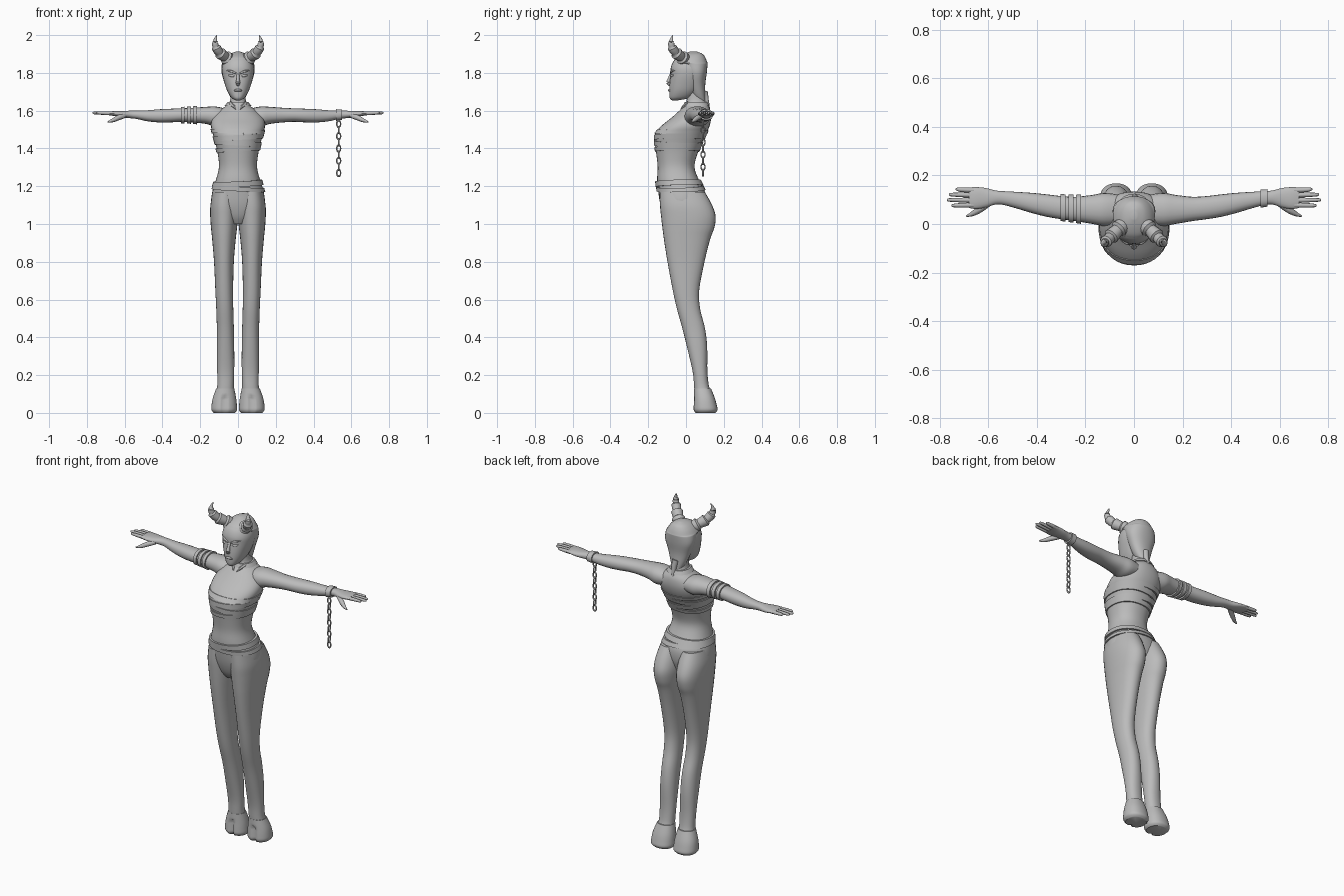
import bpy, bmesh, math
from mathutils import Vector

grey = bpy.data.materials.new("plain grey")
grey.diffuse_color = (0.5, 0.5, 0.5, 1)


def spline(rows, sub):
    """Smoothly fill in between rows of numbers."""
    out = []
    for i in range(len(rows) - 1):
        a, b, c, d = (rows[max(i - 1, 0)], rows[i], rows[i + 1],
                      rows[min(i + 2, len(rows) - 1)])
        for k in range(sub):
            t = k / sub
            out.append([q + 0.5 * t * (r - p + t * (2 * p - 5 * q + 4 * r - s + t * (3 * (q - r) + s - p)))
                        for p, q, r, s in zip(a, b, c, d)])
    return out + [list(rows[-1])]


def skin(name, rings, caps=True, closed=False, angle=45):
    """Join rings of points into a surface."""
    bm = bmesh.new()
    vs = [[bm.verts.new(p) for p in r] for r in rings]
    n = len(vs[0])
    for i in range(len(vs) if closed else len(vs) - 1):
        a, b = vs[i], vs[(i + 1) % len(vs)]
        for j in range(n):
            bm.faces.new((a[j], a[(j + 1) % n], b[(j + 1) % n], b[j]))
    if caps and not closed:
        bm.faces.new(vs[0])
        bm.faces.new(vs[-1])
    bmesh.ops.recalc_face_normals(bm, faces=bm.faces)
    me = bpy.data.meshes.new(name)
    bm.to_mesh(me)
    bm.free()
    ob = bpy.data.objects.new(name, me)
    bpy.context.collection.objects.link(ob)
    finish(ob, angle)
    return ob


def finish(ob, angle=45):
    ob.data.materials.append(grey)
    bpy.ops.object.select_all(action='DESELECT')
    ob.select_set(True)
    bpy.context.view_layer.objects.active = ob
    bpy.ops.object.shade_smooth_by_angle(angle=math.radians(angle))


def spow(v, p=0.9):
    return math.copysign(abs(v) ** p, v)


def oval(row, a, axis, s, grow=0.0):
    """Point at angle a on the oval bounded by row = (t, u0, u1, v0, v1)."""
    t, u0, u1, v0, v1 = row
    u = (u0 + u1) / 2 + ((u1 - u0) / 2 + grow) * spow(math.cos(a))
    v = (v0 + v1) / 2 + ((v1 - v0) / 2 + grow) * spow(math.sin(a))
    return (u * s, v, t) if axis == 'z' else (t * s, u, v)


def loft(name, rows, axis='z', s=1, n=28, sub=4, angle=45):
    return skin(name, [[oval(r, math.tau * j / n, axis, s) for j in range(n)]
                       for r in spline(rows, sub)], angle=angle)


def sample(rows, t):
    for a, b in zip(rows, rows[1:]):
        if a[0] <= t <= b[0]:
            f = (t - a[0]) / (b[0] - a[0])
            return [p + (q - p) * f for p, q in zip(a, b)]
    return rows[-1]


def band(name, rows, t, width, thick, axis='z', s=1, tilt=0.0, dip=0.0, n=40):
    """Strap that hugs a lofted part."""
    rings = []
    for j in range(n):
        a = math.tau * j / n
        m = t + tilt * math.cos(a) + dip * math.sin(a)
        rings.append([oval(sample(rows, m + w * width / 2), a, axis, s, g)
                      for w, g in ((-1, -0.006), (-1, thick), (1, thick), (1, -0.006))])
    return skin(name, rings, closed=True, angle=30)


def tube(name, pts, s=1, n=10, sub=4, ridges=0):
    """Round tube through (x, y, z, radius) points, optionally ridged."""
    path = spline(pts, sub)
    rings = []
    for i, p in enumerate(path):
        a, b = path[max(i - 1, 0)], path[min(i + 1, len(path) - 1)]
        q = (Vector(b[:3]) - Vector(a[:3])).to_track_quat('Z', 'Y')
        r = p[3]
        if ridges:
            r *= 0.82 + 0.36 * ((i / (len(path) - 1) * ridges) % 1)
        ring = []
        for j in range(n):
            c = math.tau * j / n
            v = Vector(p[:3]) + q @ Vector((r * math.cos(c), r * math.sin(c), 0))
            ring.append((v.x * s, v.y, v.z))
        rings.append(ring)
    return skin(name, rings)


def sym(rows):
    return [(z, -x, x, y0, y1) for z, x, y0, y1 in rows]


# torso and neck
torso = sym([(1.00, .05, -.09, .07), (1.04, .10, -.115, .08), (1.10, .140, -.135, .10),
             (1.17, .136, -.147, .10), (1.23, .118, -.153, .07), (1.30, .101, -.150, .045),
             (1.37, .107, -.157, .06), (1.43, .120, -.165, .085), (1.48, .134, -.163, .108),
             (1.52, .143, -.130, .125), (1.56, .135, -.080, .133), (1.60, .100, -.035, .130),
             (1.63, .058, -.005, .115), (1.66, .041, .004, .10), (1.75, .04, .0, .09)])
loft("torso", torso, n=36)

# chest wraps and belts
for i, (z, w, tilt) in enumerate([(1.395, .022, .006), (1.425, .026, -.008),
                                  (1.458, .026, .008), (1.488, .022, -.003)]):
    band("chest_wrap", torso, z, w, .006, tilt=tilt, dip=-.004 * (i % 2))
band("upper_belt", torso, 1.215, .028, .011, tilt=.006, dip=.004)
band("lower_belt", torso, 1.188, .022, .009, tilt=-.008, dip=.004)

# neck collar with two points
band("collar", torso, 1.635, .02, .006)

arm = [(.06, .0, .12, 1.53, 1.61), (.12, -.008, .128, 1.517, 1.622), (.17, .0, .12, 1.53, 1.62),
       (.24, .012, .112, 1.538, 1.615), (.30, .02, .115, 1.541, 1.612),
       (.36, .03, .122, 1.538, 1.610), (.42, .045, .128, 1.538, 1.607),
       (.48, .063, .132, 1.544, 1.602), (.535, .078, .135, 1.556, 1.600),
       (.57, .080, .138, 1.560, 1.600), (.61, .068, .148, 1.564, 1.598),
       (.65, .062, .152, 1.571, 1.598), (.68, .066, .150, 1.575, 1.595)]
leg = [(1.17, .005, .133, -.140, .10), (1.10, .0, .146, -.138, .138), (1.04, .0, .147, -.132, .157),
       (.98, .005, .143, -.125, .150), (.92, .012, .137, -.117, .128), (.80, .022, .127, -.098, .098),
       (.65, .026, .120, -.070, .070), (.55, .025, .115, -.048, .075), (.45, .022, .112, -.020, .10),
       (.35, .020, .112, .005, .112), (.22, .020, .110, .035, .113), (.14, .022, .110, .043, .122),
       (.10, .020, .118, .046, .138)]
hoof = [(.13, .020, .115, .043, .132), (.08, .010, .133, .042, .152), (.04, .006, .140, .040, .163),
        (.015, .006, .140, .040, .167), (.0, .016, .128, .050, .155)]

for s in (1, -1):
    # legs and cloven hooves
    loft("leg", leg, s=s)
    h = loft("hoof", hoof, s=s, n=32)
    for v in h.data.vertices:
        if v.co.y < .09 and abs(abs(v.co.x) - .073) < .008 and v.co.z < .09:
            v.co.y += .018
    # arms, fingers and thumb
    loft("arm", arm, 'x', s, n=20)
    for y, y2, tip in ((.078, .076, .752), (.098, .099, .77), (.119, .121, .762), (.139, .143, .735)):
        tube("finger", [(.66, y, 1.585, .0105), (.71, (y + y2) / 2, 1.587, .0095),
                        (tip - .008, y2, 1.588, .007), (tip, y2, 1.588, .002)], s, 8, 3)
    tube("thumb", [(.60, .085, 1.575, .014), (.635, .06, 1.562, .014),
                   (.665, .042, 1.548, .010), (.69, .032, 1.54, .003)], s, 8, 3)
    # horns curving out, forward and up
    tube("horn", [(.035, .005, 1.862, .034), (.068, -.025, 1.885, .032), (.098, -.055, 1.908, .028),
                  (.118, -.075, 1.940, .021), (.121, -.078, 1.970, .012),
                  (.113, -.070, 2.0, .001)], s, 14, 6, ridges=5)
    # eyes and brows
    tube("eye", [(.018, -.079, 1.782, .003), (.033, -.074, 1.785, .008), (.050, -.065, 1.788, .003)], s, 8)
    tube("brow", [(.010, -.082, 1.797, .004), (.035, -.077, 1.808, .006), (.060, -.058, 1.813, .002)], s, 8)
    # collar point
    tube("collar_point", [(.040, .012, 1.640, .010), (.022, -.012, 1.622, .009),
                          (.010, -.030, 1.605, .001)], s, 6, 2)

# head and face
loft("head", sym([(1.655, .012, -.075, -.04), (1.668, .034, -.086, .02), (1.70, .055, -.088, .06),
                  (1.74, .070, -.087, .085), (1.79, .083, -.082, .10), (1.83, .084, -.080, .105),
                  (1.87, .070, -.060, .10), (1.895, .045, -.020, .085), (1.906, .012, .02, .05)]))
tube("nose", [(0, -.078, 1.795, .007), (0, -.090, 1.765, .009), (0, -.093, 1.748, .012),
              (0, -.084, 1.736, .008)])
tube("lips", [(-.024, -.078, 1.704, .002), (-.010, -.088, 1.708, .006),
              (.010, -.088, 1.708, .006), (.024, -.078, 1.704, .002)])

# swept back hair with a nape strand
loft("hair", sym([(1.64, .022, .07, .105), (1.68, .045, .035, .103), (1.74, .068, .012, .102),
                  (1.80, .087, .0, .110), (1.845, .086, -.030, .114), (1.855, .084, -.064, .113),
                  (1.88, .068, -.050, .103), (1.90, .044, -.015, .088), (1.912, .012, .02, .06)]))
tube("nape_strand", [(0, .095, 1.70, .020), (.004, .108, 1.65, .014), (.0, .125, 1.60, .003)])

# three arm rings on one arm, a cuff and hanging chain on the other
for x in (.228, .26, .292):
    band("arm_ring", arm, x, .02, .008, 'x', -1)
band("wrist_cuff", arm, .535, .03, .007, 'x')
for i in range(9):
    bpy.ops.mesh.primitive_torus_add(location=(.533, .09, 1.53 - .0325 * i), major_radius=.0125,
                                     minor_radius=.004, major_segments=16, minor_segments=8,
                                     rotation=(math.pi / 2, 0, math.pi / 2 * (i % 2)))
    link = bpy.context.object
    link.name = "chain_link"
    link.scale = (.85, 1.35, 1)
    finish(link)
